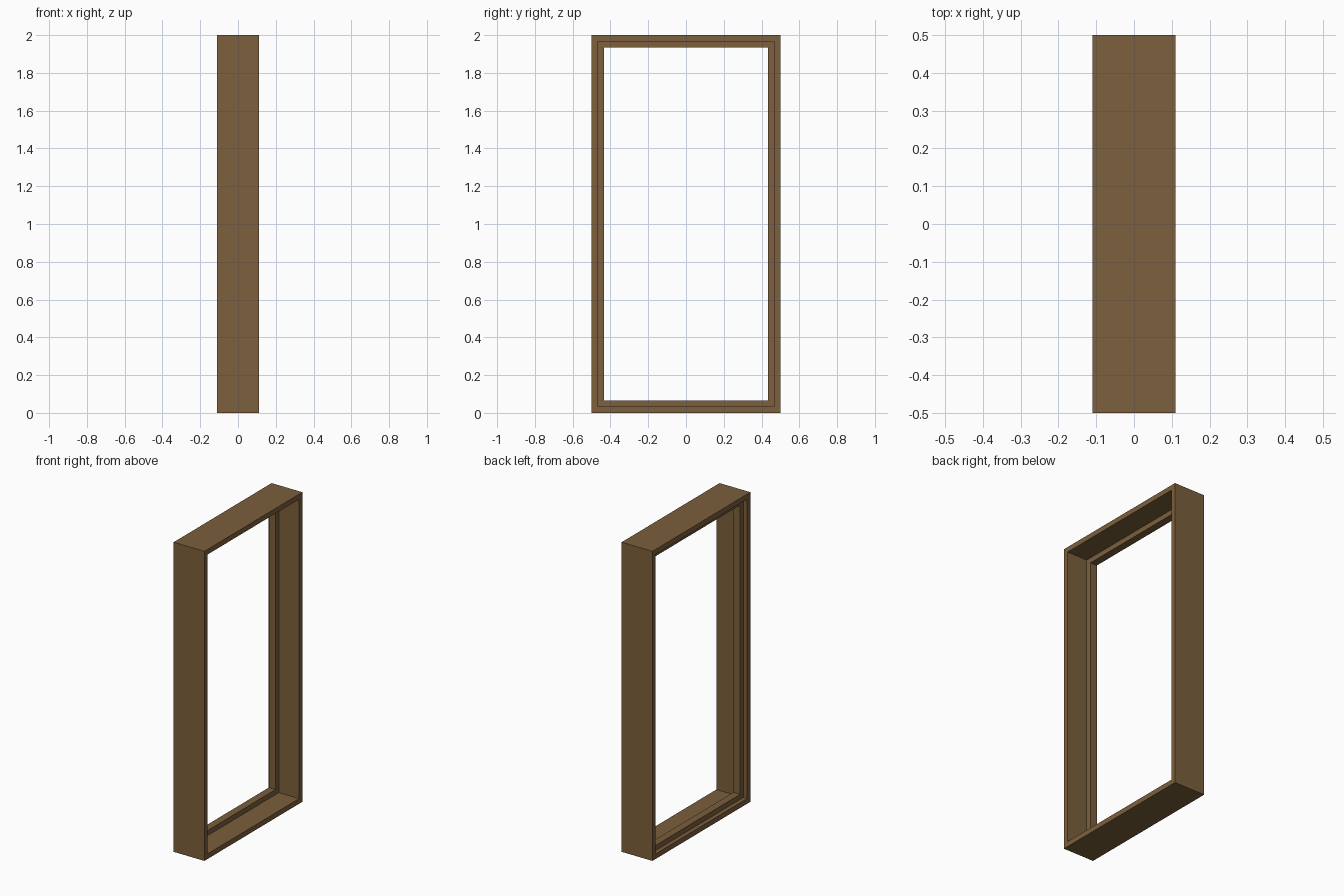
import bpy, bmesh

if "Cube" in bpy.data.objects:
    bpy.data.objects.remove(bpy.data.objects["Cube"])

mat = bpy.data.materials.new("brown_wood")
mat.diffuse_color = (0.2, 0.115, 0.045, 1)
mat.use_nodes = True
mat.node_tree.nodes["Principled BSDF"].inputs["Base Color"].default_value = mat.diffuse_color

H, W = 2.0, 1.0    # overall height and width
T = 0.033          # thickness of each step of the frame

# Stepped cross-section: (x, inset from the outside)
section = [(-0.11, 0), (0.11, 0), (0.11, T), (-0.035, T),
           (-0.035, 2 * T), (-0.083, 2 * T), (-0.083, T), (-0.11, T)]


def corner_loop(bm, x, inset):
    y, lo, hi = W / 2 - inset, inset, H - inset
    return [bm.verts.new((x, a, b)) for a, b in
            ((-y, lo), (y, lo), (y, hi), (-y, hi))]


# Sweep the section round the rectangle with mitred corners
bm = bmesh.new()
loops = [corner_loop(bm, x, i) for x, i in section]
for k, a in enumerate(loops):
    b = loops[(k + 1) % len(loops)]
    for j in range(4):
        n = (j + 1) % 4
        bm.faces.new((a[j], a[n], b[n], b[j]))
bmesh.ops.recalc_face_normals(bm, faces=bm.faces)
mesh = bpy.data.meshes.new("door_frame")
bm.to_mesh(mesh)
bm.free()
mesh.materials.append(mat)
bpy.context.collection.objects.link(bpy.data.objects.new("door_frame", mesh))
